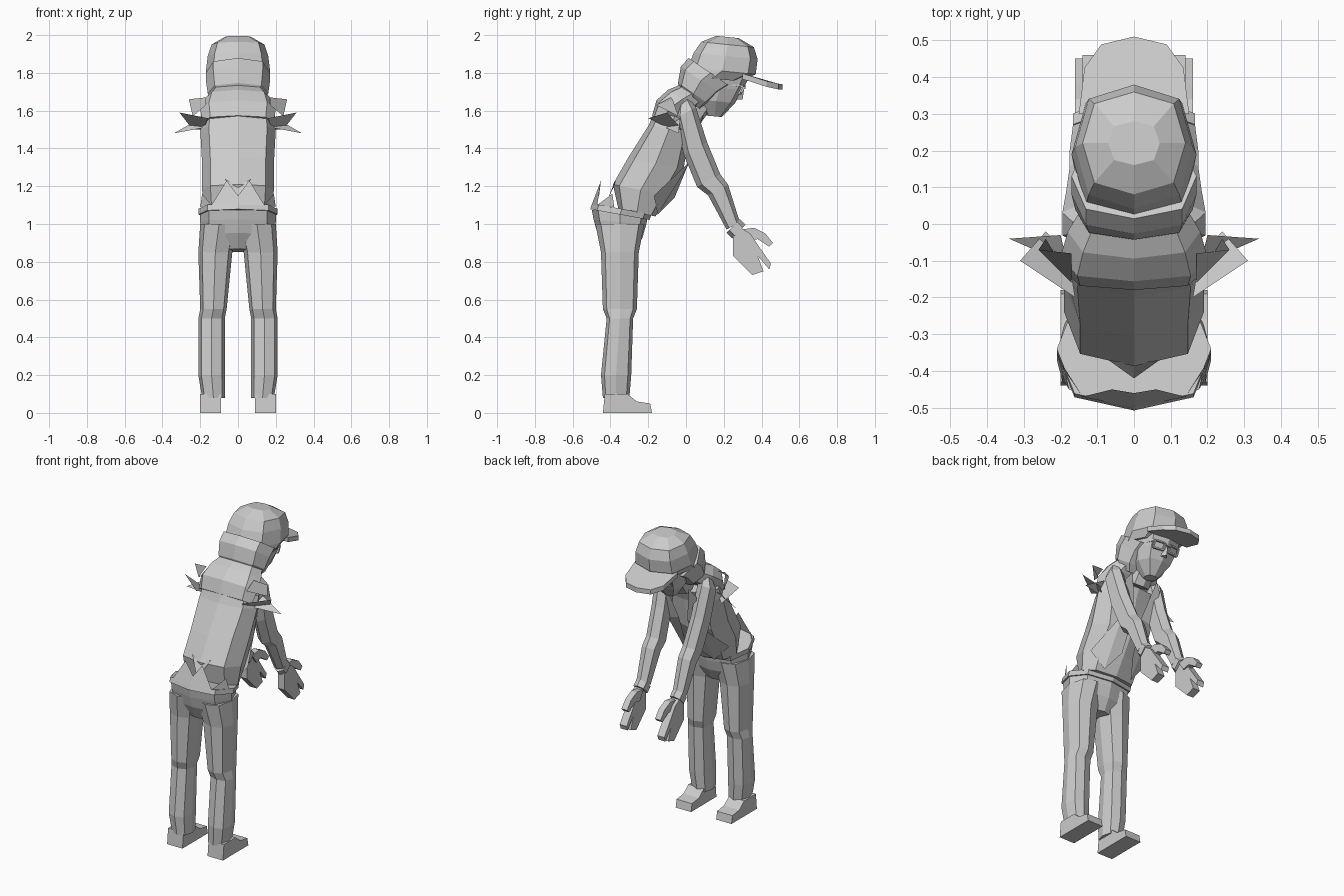
import bpy, bmesh
from math import sin, cos, pi, copysign
from mathutils import Vector

if "Cube" in bpy.data.objects:
    bpy.data.objects.remove(bpy.data.objects["Cube"], do_unlink=True)

colour = (.6, .6, .6, 1)
grey = bpy.data.materials.new("plain grey")
grey.use_nodes = True
grey.diffuse_color = colour
grey.node_tree.nodes["Principled BSDF"].inputs["Base Color"].default_value = colour


def finish(name, bm, closed=True):
    """Turn a bmesh into a flat shaded grey object."""
    if closed:
        bmesh.ops.recalc_face_normals(bm, faces=bm.faces[:])
    mesh = bpy.data.meshes.new(name)
    bm.to_mesh(mesh)
    bm.free()
    mesh.materials.append(grey)
    bpy.context.collection.objects.link(bpy.data.objects.new(name, mesh))


def bridge(bm, loops):
    """Close a stack of vertex loops with walls and two end caps."""
    for lower, upper in zip(loops, loops[1:]):
        for i in range(len(lower)):
            bm.faces.new((lower[i - 1], lower[i], upper[i], upper[i - 1]))
    bm.faces.new(loops[0])
    bm.faces.new(loops[-1])


def soften(value):
    """Push a round cross-section towards a box."""
    return copysign(abs(value) ** .75, value) if abs(value) > .001 else 0


def loft(name, tilt, rings, sides=8, side=1):
    """Join rings given as centre x, y, z, half width and half depth."""
    bm = bmesh.new()
    angles = [2 * pi * i / sides for i in range(sides)]
    loops = []
    for x, y, z, width, depth in rings:
        loop = []
        for angle in angles:
            across, along = width * soften(sin(angle)), depth * soften(cos(angle))
            point = (side * (x + across), y + along * cos(tilt), z + along * sin(tilt))
            loop.append(bm.verts.new(point))
        loops.append(loop)
    bridge(bm, loops)
    finish(name, bm)


def prism(name, outline, inner, outer, side):
    """Extrude a side outline between two x positions."""
    bm = bmesh.new()
    bridge(bm, [[bm.verts.new((side * x, y, z)) for y, z in outline] for x in (inner, outer)])
    finish(name, bm)


def sheet(name, polygons, side):
    """Loose thin pieces of cloth."""
    bm = bmesh.new()
    for polygon in polygons:
        bm.faces.new([bm.verts.new((side * x, y, z)) for x, y, z in polygon])
    finish(name, bm, closed=False)


def bar(bm, start, end, thickness=.01):
    """Square rod between two points."""
    start, end = Vector(start), Vector(end)
    span = end - start
    turn = span.to_track_quat('Z', 'Y')
    for vert in bmesh.ops.create_cube(bm, size=1)["verts"]:
        x, y, z = vert.co
        local = Vector((x * thickness, y * thickness, z * span.length))
        vert.co = (start + end) / 2 + turn @ local


# Trousers around the hips
loft("trouser_hips", -.1, [(0, -.35, .86, .08, .08), (0, -.35, .94, .19, .12),
                           (0, -.35, 1.01, .2, .14), (0, -.35, 1.06, .2, .15)])
loft("waistband", -.18, [(0, -.35, 1.05, .21, .16), (0, -.34, 1.08, .21, .16)])

# Jacket
loft("jacket_body", -.2, [(0, -.26, 1.06, .18, .1), (0, -.24, 1.18, .19, .15),
                          (0, -.16, 1.32, .19, .15), (0, -.09, 1.5, .2, .11),
                          (0, -.06, 1.57, .19, .11)])
loft("upper_back", -.6, [(0, -.13, 1.54, .19, .06), (0, -.09, 1.61, .2, .08),
                         (0, -.02, 1.66, .18, .09), (0, .03, 1.69, .15, .08)])

# Head, hood and cap
loft("neck", -.5, [(0, .03, 1.57, .07, .06), (0, .1, 1.7, .07, .08)])
loft("face", -.1, [(0, .15, 1.57, .04, .04), (0, .16, 1.65, .1, .1),
                   (0, .18, 1.72, .12, .12), (0, .2, 1.8, .13, .14)])
loft("nose", 0, [(0, .27, 1.66, .02, .03), (0, .29, 1.73, .01, .02)], sides=4)
loft("hood", -.6, [(0, .03, 1.64, .12, .06), (0, .04, 1.69, .16, .1),
                   (0, .08, 1.76, .17, .13), (0, .13, 1.8, .17, .14)])
loft("cap_crown", -.1, [(0, .14, 1.77, .16, .14), (0, .19, 1.81, .17, .18),
                        (0, .21, 1.89, .16, .17), (0, .22, 1.95, .14, .14),
                        (0, .22, 1.99, .07, .06)])

# Cap peak, drooping forwards and at its sides
bm = bmesh.new()
arc = [pi * (i / 6 - .5) for i in range(7)]
edge = [(.15 * soften(sin(a)), .3 + .21 * soften(cos(a))) for a in arc]
bridge(bm, [[bm.verts.new((x, y, 1.92 - .35 * y - .8 * x * x - drop)) for x, y in edge]
            for drop in (0, .03)])
finish("cap_peak", bm)

# Glasses
bm = bmesh.new()
bar(bm, (-.02, .31, 1.72), (.02, .31, 1.72))
for side in (-1, 1):
    rim = [(side * x, y, z) for x, y, z in
           ((.02, .31, 1.73), (.09, .3, 1.73), (.09, .28, 1.69), (.02, .29, 1.69))]
    for i in range(len(rim)):
        bar(bm, rim[i - 1], rim[i])
    bar(bm, rim[1], (side * .12, .14, 1.75))
finish("glasses", bm)

for label, side in (("left", 1), ("right", -1)):
    # Legs and shoes
    loft(label + "_leg", 0, [(.13, -.37, .08, .06, .07), (.14, -.37, .2, .07, .08),
                             (.14, -.35, .5, .07, .07), (.13, -.35, .55, .07, .09),
                             (.12, -.35, .85, .09, .1), (.1, -.35, 1, .1, .13)], side=side)
    prism(label + "_shoe", [(-.44, 0), (-.18, 0), (-.19, .05), (-.26, .06),
                            (-.31, .1), (-.43, .1)], .09, .2, side)

    # Arms and hands
    loft(label + "_sleeve", .5, [(.14, -.01, 1.65, .03, .03), (.15, 0, 1.59, .05, .06),
                                 (.14, .05, 1.4, .05, .07), (.13, .12, 1.23, .05, .07),
                                 (.13, .17, 1.18, .05, .06), (.13, .25, .99, .04, .04)],
         sides=6, side=side)
    loft(label + "_cuff", .8, [(.13, .25, .99, .04, .05), (.13, .28, .96, .04, .05)],
         sides=6, side=side)
    prism(label + "_palm", [(.25, .94), (.29, .98), (.34, .95), (.38, .89), (.45, .79),
                            (.44, .76), (.38, .83), (.41, .75), (.35, .73), (.25, .83)],
          .11, .16, side)
    prism(label + "_thumb", [(.29, .97), (.36, .98), (.42, .95), (.46, .9), (.44, .88),
                             (.38, .92), (.33, .91)], .1, .14, side)

    # Jacket front edge with its loose tail
    sheet(label + "_lapel", [
        [(.03, .03, 1.36), (.11, .03, 1.34), (.13, .08, 1.55), (.09, .1, 1.6)],
        [(.03, .03, 1.36), (.04, -.06, 1.14), (.1, -.15, 1.05), (.11, .03, 1.34)],
        [(.11, .03, 1.34), (.1, -.15, 1.05), (.19, -.17, 1.15)]], side)

    # Torn shoulder points
    sheet(label + "_shoulder_points", [
        [(.17, -.16, 1.63), (.17, -.08, 1.67), (.26, -.07, 1.66), (.24, -.04, 1.57)],
        [(.18, -.11, 1.51), (.34, -.04, 1.48), (.2, -.03, 1.56)],
        [(.16, -.2, 1.56), (.31, -.1, 1.59), (.24, -.02, 1.5), (.18, -.08, 1.5)]], side)

    # Torn hem around the back
    sheet(label + "_hem_points", [
        [(0, -.5, 1.1), (.14, -.47, 1.1), (.06, -.45, 1.23), (0, -.46, 1.15)],
        [(.14, -.47, 1.1), (.2, -.38, 1.09), (.19, -.39, 1.16)],
        [(0, -.38, 1.2), (.07, -.37, 1.24), (0, -.42, 1.12)]], side)
